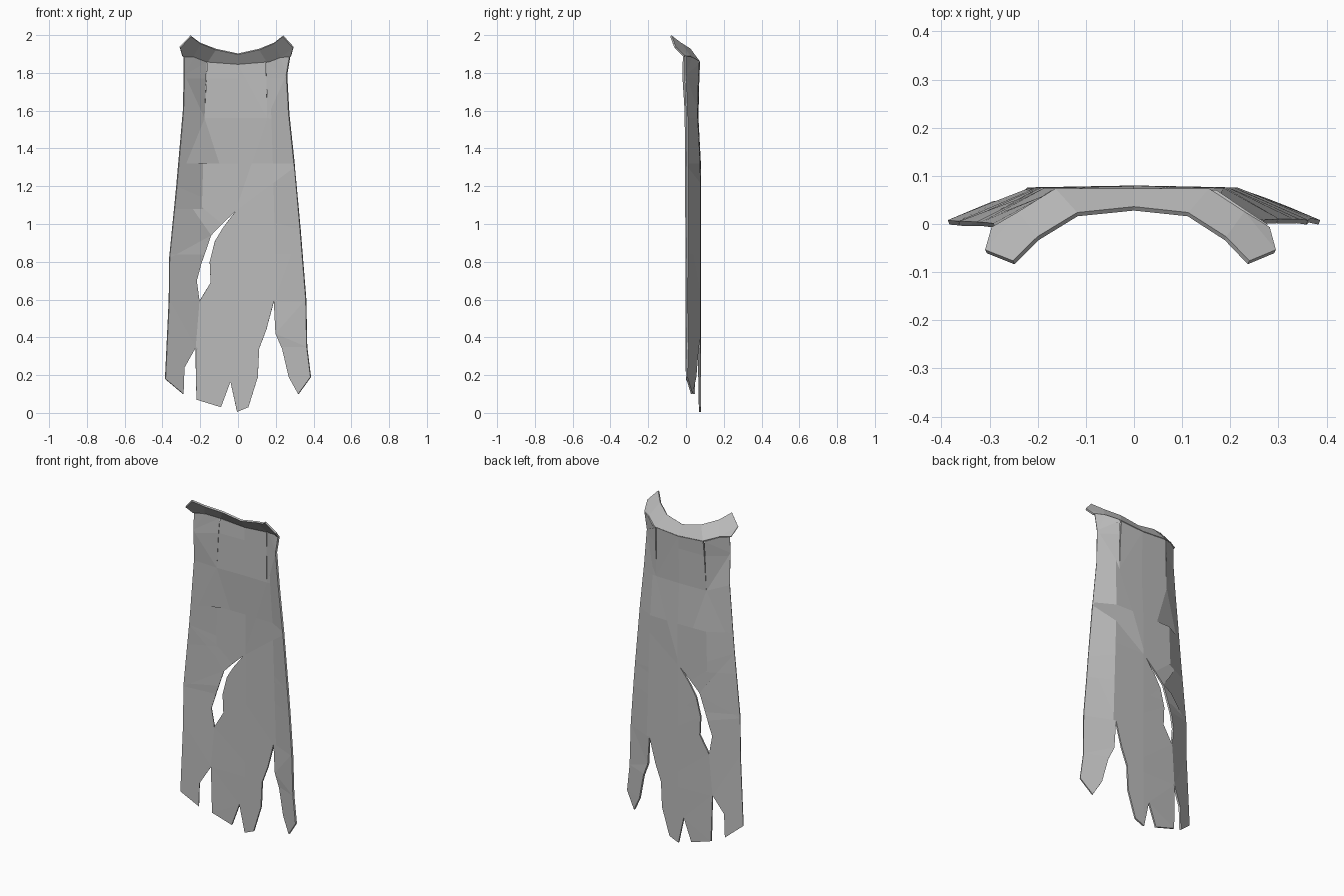
import bpy, bmesh
from mathutils import Vector

cube = bpy.data.objects.get("Cube")
if cube:
    bpy.data.objects.remove(cube)

cloth = bpy.data.materials.new("grey cloth")
cloth.use_nodes = True
grey = (0.5, 0.5, 0.5, 1)
cloth.diffuse_color = grey
cloth.node_tree.nodes["Principled BSDF"].inputs["Base Color"].default_value = grey


def finish(name, bm, offset=0):
    """Turn a thin sheet into an object with cloth thickness."""
    bmesh.ops.recalc_face_normals(bm, faces=bm.faces)
    mesh = bpy.data.meshes.new(name)
    bm.to_mesh(mesh)
    bm.free()
    mesh.materials.append(cloth)
    obj = bpy.data.objects.new(name, mesh)
    bpy.context.collection.objects.link(obj)
    solid = obj.modifiers.new("thickness", "SOLIDIFY")
    solid.thickness = 0.01
    solid.offset = offset
    return obj


def interp(table, z):
    """Read a value at height z from (z, value) pairs sorted upwards."""
    for (z0, v0), (z1, v1) in zip(table, table[1:]):
        if z <= z1:
            return v0 + (v1 - v0) * (z - z0) / (z1 - z0)
    return table[-1][1]


# Curved cross-section of the cape at each height
HALF_WIDTH = [(0, .39), (.19, .387), (.6, .364), (.8, .355), (1.2, .32),
              (1.6, .282), (1.8, .272), (1.9, .288)]
EDGE_Y = [(0, .003), (1.3, 0), (1.6, -.003), (1.8, -.016), (1.9, -.012)]
BACK_Y = [(0, .075), (1.3, .075), (1.58, .06), (1.8, .066), (1.86, .07)]


def fold_x(z):
    return .225 - .03 * z


def cape_y(x, z):
    x = abs(x)
    fold, half = fold_x(z), interp(HALF_WIDTH, z)
    back, edge = interp(BACK_Y, z), interp(EDGE_Y, z)
    if x <= fold:
        return back - .004 * x / fold
    t = min(1, (x - fold) / (half - fold))
    return back - .004 + (edge - back + .004) * t


# Torn outline, including the two narrow shoulder slits, and the long tear
left_side = [(-.285, 1.885), (-.285, 1.79), (-.29, 1.6), (-.325, 1.2),
             (-.363, .82), (-.365, .6), (-.385, .18)]
ragged_hem = [(-.29, .1), (-.285, .24), (-.225, .345), (-.22, .07),
              (-.09, .03), (-.04, .165), (-.005, .005), (.055, .03),
              (.105, .19), (.112, .34), (.15, .44), (.19, .59), (.2, .42),
              (.235, .34), (.27, .19), (.32, .1), (.385, .19)]
right_side = [(.365, .35), (.36, .6), (.33, .97), (.3, 1.3), (.27, 1.58),
              (.258, 1.79), (.275, 1.89)]
neck = [(.225, 1.885), (.153, 1.857), (.155, 1.56), (.148, 1.857),
        (0, 1.845), (-.163, 1.857), (-.178, 1.56), (-.168, 1.857),
        (-.235, 1.883)]
tear = [(-.015, 1.065), (-.085, 1.0), (-.143, .94), (-.195, .79),
        (-.22, .7), (-.205, .59), (-.145, .69), (-.15, .8),
        (-.122, .91), (-.08, .98)]

bm = bmesh.new()
for loop in (left_side + ragged_hem + right_side + neck, tear):
    verts = [bm.verts.new((x, 0, z)) for x, z in loop]
    for a, b in zip(verts, verts[1:] + verts[:1]):
        bm.edges.new((a, b))
bmesh.ops.triangle_fill(bm, edges=bm.edges[:], use_beauty=True,
                        normal=(0, -1, 0))


def cut(point, normal):
    bmesh.ops.bisect_plane(bm, geom=bm.verts[:] + bm.edges[:] + bm.faces[:],
                           dist=1e-5, plane_co=point, plane_no=normal)


# Rows and columns along which the cloth bends
for z in (.35, .59, .84, 1.08, 1.32, 1.56, 1.77):
    cut((0, 0, z), (0, 0, 1))
cut((0, 0, 0), (1, 0, 0))
for side in (-1, 1):
    cut((side * fold_x(0), 0, 0), (side, 0, .03))
for v in bm.verts:
    v.co.y = cape_y(v.co.x, v.co.z)
bmesh.ops.dissolve_limit(bm, angle_limit=.01, verts=bm.verts[:],
                         edges=bm.edges[:])
finish("torn_cape", bm)

# Flared collar, one half per side
lower = [(0, .07, 1.845), (.155, .07, 1.857), (.228, .022, 1.885),
         (.28, -.01, 1.888)]
upper = [(0, .032, 1.9), (.112, .02, 1.925), (.19, -.03, 1.957),
         (.238, -.08, 1.995)]
tip = (.293, -.057, 1.935)
bm = bmesh.new()
for scale in (1, -1.05):
    def add(p):
        return bm.verts.new(Vector((p[0] * scale, p[1], p[2])))
    low, up, end = [add(p) for p in lower], [add(p) for p in upper], add(tip)
    for i in range(2):
        bm.faces.new((low[i], low[i + 1], up[i + 1], up[i]))
    bm.faces.new((low[2], end, up[3], up[2]))
    bm.faces.new((low[2], low[3], end))
bmesh.ops.remove_doubles(bm, verts=bm.verts[:], dist=1e-4)
finish("flared_collar", bm)
